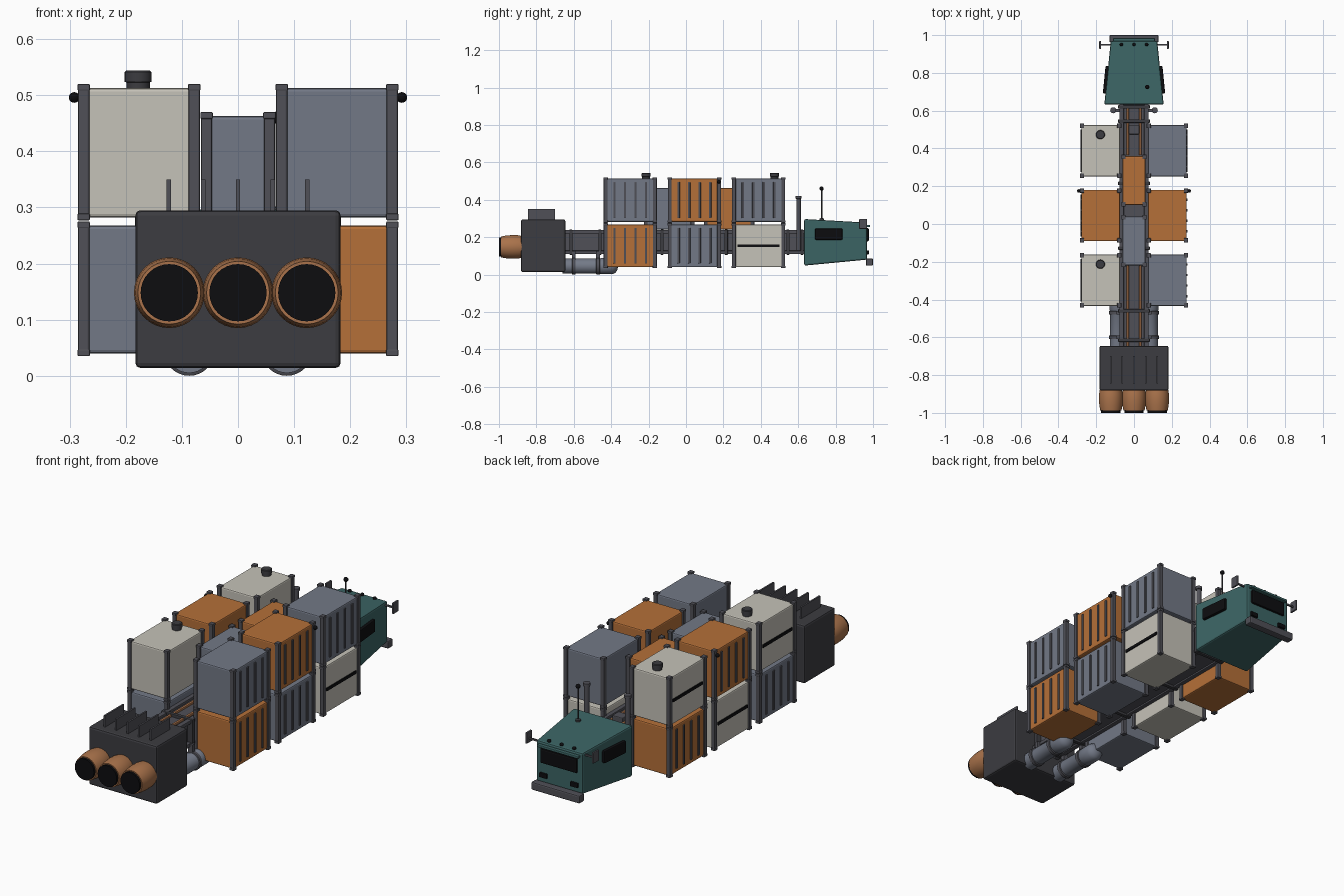
import bpy, bmesh, math
from mathutils import Vector

if "Cube" in bpy.data.objects:
    bpy.data.objects.remove(bpy.data.objects["Cube"])

COL = dict(orange=(0.46, 0.16, 0.04), slate=(0.17, 0.19, 0.24), white=(0.56, 0.54, 0.48),
           teal=(0.045, 0.13, 0.13), dark=(0.045, 0.045, 0.052), frame=(0.08, 0.08, 0.095),
           copper=(0.40, 0.17, 0.07), black=(0.004, 0.004, 0.005))
MATS = {}
for k, c in COL.items():
    MATS[k] = bpy.data.materials.new(k)
    MATS[k].diffuse_color = (*c, 1)


def finish(name, bm, col, bevel=0.0, smooth=False):
    bmesh.ops.recalc_face_normals(bm, faces=bm.faces)
    me = bpy.data.meshes.new(name)
    bm.to_mesh(me)
    bm.free()
    ob = bpy.data.objects.new(name, me)
    bpy.context.collection.objects.link(ob)
    me.materials.append(MATS[col])
    if bevel:
        m = ob.modifiers.new("bevel", 'BEVEL')
        m.width, m.segments = bevel, 2
    if smooth:
        bpy.context.view_layer.objects.active = ob
        ob.select_set(True)
        bpy.ops.object.shade_smooth_by_angle(angle=math.radians(40))
        ob.select_set(False)
    return ob


def add_box(bm, x0, x1, y0, y1, z0, z1):
    v = bmesh.ops.create_cube(bm, size=1)["verts"]
    for p in v:
        p.co = Vector((x0 if p.co.x < 0 else x1, y0 if p.co.y < 0 else y1, z0 if p.co.z < 0 else z1))


def boxes(name, col, dims, bevel=0.0):
    bm = bmesh.new()
    for d in dims:
        add_box(bm, *d)
    return finish(name, bm, col, bevel)


def lathe(name, col, centre, axis, profile, n=32):
    """Revolve (radius, distance) pairs around the y or z axis through centre."""
    bm = bmesh.new()
    rings = []
    for r, h in profile:
        ring = []
        for i in range(n):
            a = 2 * math.pi * i / n
            c, s = r * math.cos(a), r * math.sin(a)
            ring.append(bm.verts.new(Vector(centre) + Vector((c, h, s) if axis == 'y' else (c, s, h))))
        rings.append(ring)
    for a, b in zip(rings, rings[1:]):
        for i in range(n):
            bm.faces.new((a[i], a[(i + 1) % n], b[(i + 1) % n], b[i]))
    bm.faces.new(rings[0])
    bm.faces.new(rings[-1])
    return finish(name, bm, col, smooth=True)


def ball(name, col, centre, r):
    bm = bmesh.new()
    bmesh.ops.create_uvsphere(bm, u_segments=16, v_segments=10, radius=r)
    bmesh.ops.translate(bm, vec=centre, verts=bm.verts)
    return finish(name, bm, col, smooth=True)


def container(name, col, x0, x1, y0, y1, z0, z1, side):
    """Cargo box with corner posts; side = -1/1 outer face detail, 0 none."""
    boxes(name + "_body", col, [(x0 + .006, x1 - .006, y0 + .006, y1 - .006, z0 + .005, z1 - .007)], .006)
    t = .02
    posts, caps = [], []
    for px in (x0, x1 - t):
        for py in (y0, y1 - t):
            posts.append((px, px + t, py, py + t, z0, z1))
            for z in (z0, z1 - .012):
                caps.append((px - .001, px + t + .001, py - .002, py + t + .002, z, z + .012))
    boxes(name + "_posts", "frame", posts, .003)
    boxes(name + "_corner_castings", "frame", caps, .002)
    if not side:
        return
    face = x1 - .006 if side > 0 else x0 + .006
    fx = sorted((face - side * .004, face + side * .005))
    yc, L = (y0 + y1) / 2, y1 - y0
    if col == "white":
        zc = (z0 + z1) / 2
        boxes(name + "_stripe", "black", [(*fx, y0 + .03, y1 - .03, zc - .007, zc + .007)])
    else:
        boxes(name + "_ribs", "frame",
              [(*fx, yc + (i - 1.5) * .056 - .006, yc + (i - 1.5) * .056 + .006, z0 + .025, z1 - .025)
               for i in range(4)], .002)


# Cargo stacks: (lower, upper) colours per row, front row of the ship last
rows = [-.298, .045, .388]
stacks = {-1: [("slate", "white"), ("white", "orange"), ("orange", "white")],
          1: [("orange", "slate"), ("slate", "orange"), ("white", "slate")]}
for s, cols in stacks.items():
    tag = "left" if s < 0 else "right"
    x0, x1 = sorted((s * .068, s * .285))
    for i, (yc, pair) in enumerate(zip(rows, cols)):
        for lv, col in enumerate(pair):
            z0 = (.035, .277)[lv]
            container(f"container_{tag}_{i}_{lv}", col, x0, x1, yc - .142, yc + .142, z0, (.275, .52)[lv], s)
            if lv and col == "white":
                lathe(f"roof_vent_{i}", "dark", (s * .178, yc + .085, .505), 'z',
                      [(.021, 0), (.021, .018), (.024, .019), (.024, .036), (.021, .039)], 24)
    ball(f"marker_lamp_{tag}", "black", (s * .292, .175, .496), .0095)
container("container_centre_rear", "slate", -.066, .066, -.225, .045, .236, .47, 0)
container("container_centre_front", "orange", -.066, .066, .095, .365, .236, .47, 0)

# Spine beam with flanges, ribs and copper feed lines
boxes("spine_beam", "frame", [(-.058, .058, -.66, .65, .118, .226)])
boxes("spine_flanges", "frame", [(s * .066 - .012, s * .066 + .012, -.66, .65, z, z + .018)
                                 for s in (-1, 1) for z in (.11, .22)], .003)
boxes("spine_frames", "dark", [(-.084, .084, y - .009, y + .009, .106, .24)
                               for y in (-.615, -.46, -.128, .215, .545, .62)], .003)
boxes("feed_lines", "copper", [(s * .033 - .006, s * .033 + .006, a, b, .222, .236)
                               for s in (-1, 1) for a, b in ((-.65, -.22), (.365, .62))], .003)
boxes("spine_junction_box", "frame", [(-.028, .028, .475, .525, .225, .255)], .004)

# Fuel tanks slung beneath the spine
for s in (-1, 1):
    lathe("fuel_tank", "slate", (s * .087, 0, .045), 'y',
          [(.040, -.66), (.040, -.46), (.043, -.455), (.043, -.395), (.036, -.377), (.02, -.367), (.004, -.364)])
    for y in (-.6, -.47):
        lathe("tank_band", "frame", (s * .087, 0, .045), 'y',
              [(.042, y - .01), (.045, y - .008), (.045, y + .008), (.042, y + .01)])
    boxes("tank_hanger", "frame", [(s * .08 - .012, s * .08 + .012, y - .01, y + .01, .08, .125)
                                   for y in (-.6, -.47)])

# Engine block, cooling fins and three nozzles
boxes("engine_block", "dark", [(-.183, .183, -.882, -.645, .014, .295)], .009)
boxes("cooling_fins", "frame", [(i * .0615 - .004, i * .0615 + .004, -.845, -.7, .285, .35)
                                for i in range(-2, 3)])
for i in (-1, 0, 1):
    c = (i * .1225, 0, .148)
    lathe("engine_nozzle", "copper", c, 'y',
          [(.058, -.875), (.0625, -.90), (.063, -.93), (.061, -.96), (.056, -.988), (.05, -.988)])
    lathe("nozzle_core", "black", c, 'y', [(.051, -.9), (.051, -1.0)])

# Tapered cab
bm = bmesh.new()
bmesh.ops.create_cube(bm, size=1)
for v in bm.verts:
    fore = v.co.y > 0
    x = .123 if fore else .157
    z = (.278 if fore else .297) if v.co.z > 0 else (.08 if fore else .048)
    v.co = (math.copysign(x, v.co.x), .968 if fore else .632, z)
finish("cab_shell", bm, "teal", .008)
boxes("windshield", "black", [(-.098, .098, .95, .978, .178, .248)], .006)
boxes("windshield_brow", "teal", [(-.11, .11, .95, .984, .254, .266)], .003)
boxes("headlights", "black", [(s * .083 - .02, s * .083 + .02, .95, .978, .108, .13) for s in (-1, 1)], .003)
boxes("bumper", "frame", [(-.13, .13, .962, 1.0, .048, .086)], .006)
for s in (-1, 1):
    # side window follows the cab taper
    w = boxes("side_window", "black", [(-.012, .012, -.073, .073, -.03, .03)], .005)
    w.location, w.rotation_euler = (s * .146, .763, .216), (0, 0, s * .1)
    boxes("mirror_arm", "frame", [(*sorted((s * .115, s * .18)), .945, .952, .262, .27)])
    boxes("mirror", "frame", [(s * .179 - .005, s * .179 + .005, .926, .968, .245, .298)], .003)
    # exhaust stack behind the cab
    lathe("exhaust_stack", "frame", (s * .11, .602, 0), 'z',
          [(.012, .13), (.012, .405), (.016, .406), (.016, .42), (.012, .421)], 20)
    boxes("exhaust_bracket", "frame", [(*sorted((s * .06, s * .112)), .594, .61, .14, .156)])
for x in (-.067, 0, .067):
    ball("roof_light", "black", (x, .95, .282), .009)
lathe("antenna_mast", "dark", (.07, .725, 0), 'z', [(.012, .28), (.012, .3), (.0035, .302), (.0035, .455)], 12)
ball("antenna_tip", "black", (.07, .725, .46), .011)

for m in bpy.data.materials:
    if m.users and not m.is_grease_pencil:
        m.use_nodes = True
        m.node_tree.nodes["Principled BSDF"].inputs["Base Color"].default_value = m.diffuse_color
